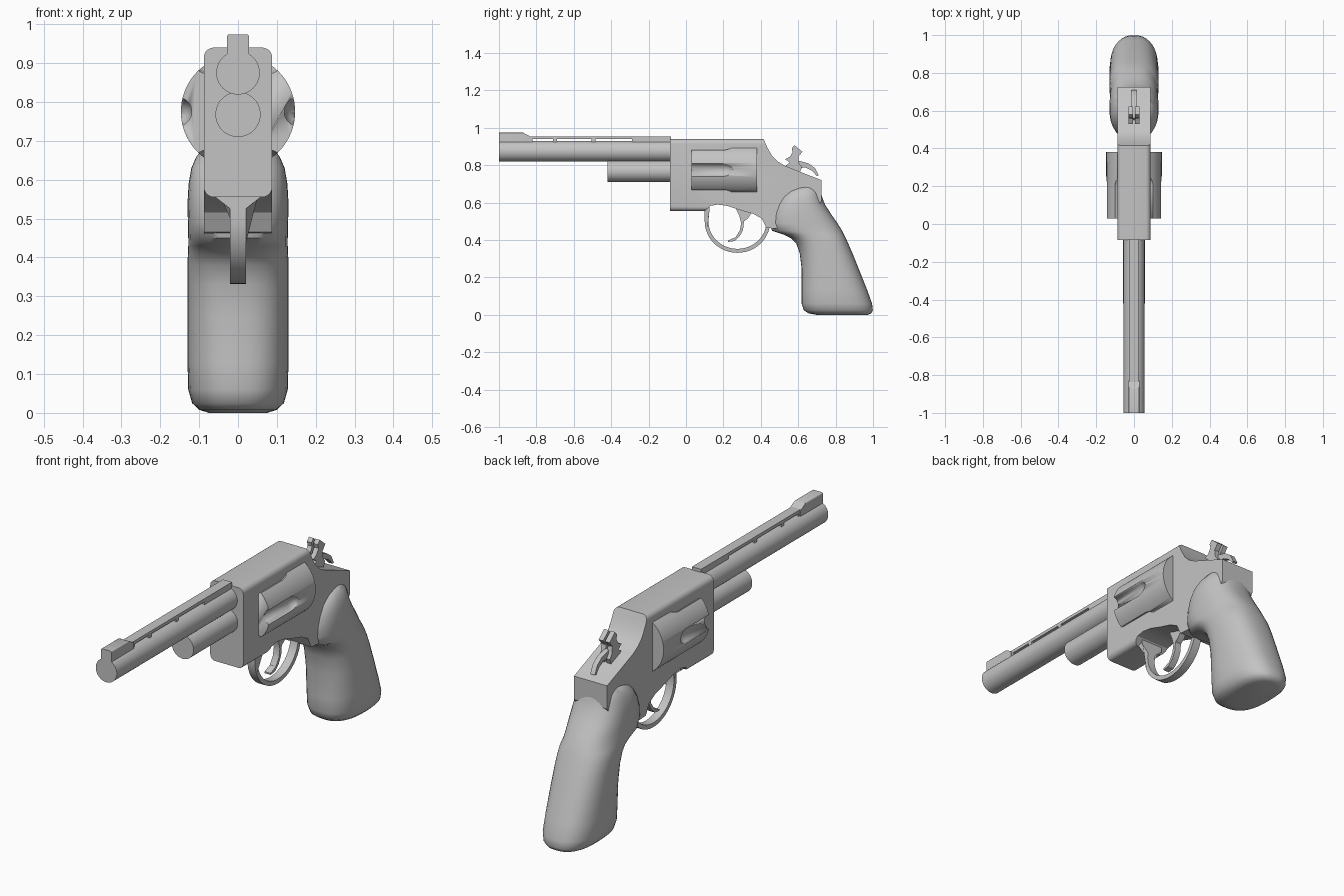
import bpy, bmesh, math
from mathutils import Matrix, Vector

if "Cube" in bpy.data.objects:
    bpy.data.objects.remove(bpy.data.objects["Cube"])

steel = bpy.data.materials.new("plain grey")
steel.diffuse_color = (0.55, 0.55, 0.55, 1)
steel.use_nodes = True
steel.node_tree.nodes["Principled BSDF"].inputs["Base Color"].default_value = steel.diffuse_color


def finish(bm, name, angle=30):
    bmesh.ops.recalc_face_normals(bm, faces=bm.faces)
    me = bpy.data.meshes.new(name)
    bm.to_mesh(me)
    bm.free()
    ob = bpy.data.objects.new(name, me)
    bpy.context.collection.objects.link(ob)
    me.materials.append(steel)
    bpy.ops.object.select_all(action='DESELECT')
    ob.select_set(True)
    bpy.context.view_layer.objects.active = ob
    if angle:
        bpy.ops.object.shade_smooth_by_angle(angle=math.radians(angle))
    return ob


def plate(name, pts, hw, x=0, round_edges=None, radius=0.025, angle=30):
    """Side profile (y, z) extruded across x."""
    bm = bmesh.new()
    f = bm.faces.new([bm.verts.new((x - hw, y, z)) for y, z in pts])
    ext = bmesh.ops.extrude_face_region(bm, geom=[f])
    for v in ext['geom']:
        if isinstance(v, bmesh.types.BMVert):
            v.co.x = x + hw
    if round_edges:
        es = [e for e in bm.edges
              if abs(e.verts[0].co.x - e.verts[1].co.x) < 1e-5
              and any(all(abs(v.co.z - h) < 1e-4 for v in e.verts) for h in round_edges)]
        bmesh.ops.bevel(bm, geom=es, offset=radius, segments=5, profile=0.5, affect='EDGES')
    return finish(bm, name, angle)


def rod(name, y0, y1, z, r, x=0, seg=48):
    bm = bmesh.new()
    m = Matrix.Translation((x, (y0 + y1) / 2, z)) @ Matrix.Rotation(math.pi / 2, 4, 'X')
    bmesh.ops.create_cone(bm, cap_ends=True, segments=seg, radius1=r, radius2=r,
                          depth=y1 - y0, matrix=m)
    return finish(bm, name)


def box(name, y0, y1, z0, z1, hw):
    return plate(name, [(y0, z0), (y1, z0), (y1, z1), (y0, z1)], hw, angle=0)


# Barrel and ejector housing
rod("barrel", -1.0, -0.07, 0.875, 0.056)
rod("ejector_housing", -0.42, -0.07, 0.768, 0.058)

# Ventilated rib, its posts and the front sight
box("rib", -0.86, -0.08, 0.940, 0.955, 0.024)
for i, (a, b) in enumerate([(-0.87, -0.82), (-0.71, -0.69), (-0.505, -0.485), (-0.29, -0.08)]):
    box(f"rib_post_{i + 1}", a, b, 0.90, 0.942, 0.024)
plate("front_sight", [(-1.0, 0.90), (-0.83, 0.90), (-0.83, 0.952), (-0.87, 0.974), (-1.0, 0.974)],
      0.028, round_edges=[0.974], radius=0.006)

# Frame
plate("frame", [(-0.085, 0.555), (-0.085, 0.94), (0.415, 0.94), (0.435, 0.895), (0.46, 0.85),
                (0.49, 0.82), (0.53, 0.797), (0.725, 0.72), (0.725, 0.61), (0.66, 0.50),
                (0.50, 0.46), (0.43, 0.465), (0.405, 0.515), (0.36, 0.54), (0.29, 0.56),
                (0.22, 0.583), (0.17, 0.59), (0.13, 0.583), (0.10, 0.555)],
      0.088, round_edges=[0.94, 0.555], radius=0.026)

# Fluted cylinder
CZ = 0.775
drum = rod("cylinder", 0.03, 0.38, CZ, 0.147, seg=72)
for k in range(6):
    a = k * math.pi / 3
    c = Vector((0.157 * math.cos(a), 0, CZ + 0.157 * math.sin(a)))
    bm = bmesh.new()
    # bullet-shaped cutter: rings along y that close to a rounded tip
    rings = []
    for y, r in [(0.0, 0.038), (0.20, 0.038), (0.22, 0.034), (0.24, 0.024), (0.252, 0.01)]:
        rings.append([bm.verts.new(c + Vector((r * math.cos(t * math.pi / 10), y,
                                               r * math.sin(t * math.pi / 10))))
                      for t in range(20)])
    for p, q in zip(rings, rings[1:]):
        for t in range(20):
            bm.faces.new((p[t], p[(t + 1) % 20], q[(t + 1) % 20], q[t]))
    bm.faces.new(rings[0])
    bm.faces.new(rings[-1])
    cutter = finish(bm, "flute_cutter")
    cutter.hide_render = True
    mod = drum.modifiers.new("flute", 'BOOLEAN')
    mod.operation, mod.solver, mod.object = 'DIFFERENCE', 'EXACT', cutter
    bpy.context.view_layer.objects.active = drum
    bpy.ops.object.modifier_apply(modifier=mod.name)
    bpy.data.objects.remove(cutter)

# Trigger guard: curved band that flares where it meets the frame
outer, inner = [(0.10, 0.585), (0.10, 0.555), (0.10, 0.525)], [(0.125, 0.585), (0.125, 0.555), (0.122, 0.525)]
for i in range(25):
    t = math.pi * (1 + i / 24)
    outer.append((0.275 + 0.175 * math.cos(t), 0.50 + 0.168 * math.sin(t)))
    inner.append((0.275 + 0.155 * math.cos(t), 0.50 + 0.147 * math.sin(t)))
guard = plate("trigger_guard", outer + inner[::-1], 0.02)
for v in guard.data.vertices:
    if v.co.y < 0.2 and v.co.z > 0.54:
        v.co.x *= 2.9

# Trigger
plate("trigger", [(0.26, 0.58), (0.285, 0.53), (0.295, 0.49), (0.287, 0.45), (0.265, 0.415),
                  (0.225, 0.398), (0.226, 0.39), (0.26, 0.395), (0.287, 0.42), (0.305, 0.455),
                  (0.31, 0.50), (0.33, 0.515), (0.36, 0.56)], 0.016)

# Hammer: two side cheeks and a thin spur
for side in (-1, 1):
    plate("hammer_cheek", [(0.51, 0.76), (0.535, 0.80), (0.555, 0.815), (0.53, 0.832), (0.555, 0.845),
                           (0.57, 0.87), (0.565, 0.89), (0.58, 0.907), (0.622, 0.872),
                           (0.60, 0.845), (0.605, 0.81), (0.62, 0.79), (0.60, 0.74)],
          0.012, x=side * 0.017)
plate("hammer_spur", [(0.54, 0.75), (0.56, 0.83), (0.60, 0.825), (0.655, 0.81), (0.69, 0.785),
                      (0.71, 0.745), (0.70, 0.742), (0.675, 0.77), (0.64, 0.788), (0.60, 0.785),
                      (0.60, 0.75)], 0.012)

# Grip: rounded sections (z, front y, back y, half width)
sections = [(0.003, 0.70, 0.97, 0.075), (0.008, 0.655, 0.99, 0.10), (0.025, 0.63, 0.999, 0.118),
            (0.06, 0.618, 0.995, 0.128), (0.13, 0.618, 0.97, 0.13), (0.25, 0.618, 0.922, 0.13),
            (0.33, 0.608, 0.89, 0.13), (0.38, 0.59, 0.868, 0.13), (0.41, 0.562, 0.855, 0.129),
            (0.43, 0.52, 0.845, 0.128), (0.45, 0.46, 0.835, 0.128), (0.49, 0.446, 0.81, 0.129),
            (0.54, 0.455, 0.775, 0.13), (0.59, 0.475, 0.743, 0.127), (0.63, 0.50, 0.728, 0.12),
            (0.66, 0.53, 0.72, 0.107), (0.685, 0.58, 0.70, 0.086)]
N = 40
bm = bmesh.new()
rings = []
for z, y0, y1, w in sections:
    ring = []
    for i in range(N):
        t = 2 * math.pi * i / N
        c, s = math.cos(t), math.sin(t)
        px = w * math.copysign(abs(c) ** 0.8, c)
        py = (y0 + y1) / 2 + (y1 - y0) / 2 * math.copysign(abs(s) ** 0.8, s)
        ring.append(bm.verts.new((px, py, z)))
    rings.append(ring)
for p, q in zip(rings, rings[1:]):
    for i in range(N):
        bm.faces.new((p[i], p[(i + 1) % N], q[(i + 1) % N], q[i]))
bm.faces.new(rings[0])
bm.faces.new(rings[-1])
for v in bm.verts:
    if v.co.z < 0.0035:
        v.co.z = 0.0
finish(bm, "grip", 50)
